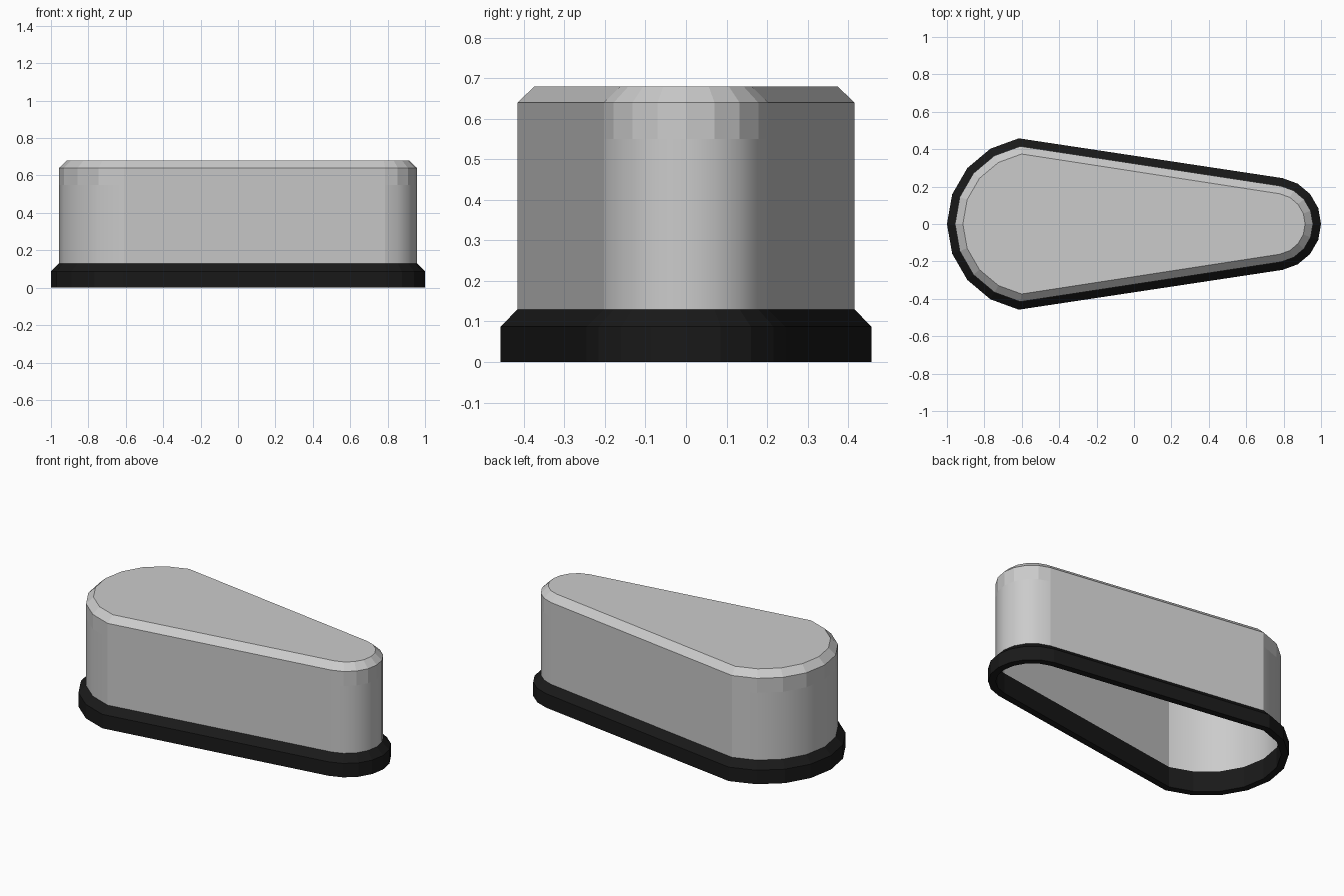
import bpy, bmesh
from math import radians, cos, sin

if "Cube" in bpy.data.objects:
    bpy.data.objects.remove(bpy.data.objects["Cube"])

N = 8  # segments on each rounded end


def outline(inset):
    """Teardrop outline: small arc on the right, large arc on the left."""
    pts = []
    for cx, r, start in ((0.751, 0.249, -80), (-0.535, 0.465, 100)):
        for i in range(N + 1):
            a = radians(start + 160 * i / N)
            pts.append((cx + (r - inset) * cos(a), (r - inset) * sin(a)))
    return pts


def loft(name, profile, closed=False, cap=False, smooth_bands=(), color=None):
    """Skin a list of (inset, z) rings; optionally close the section or cap the top."""
    bm = bmesh.new()
    rings = [[bm.verts.new((x, y, z)) for x, y in outline(inset)] for inset, z in profile]
    n = len(rings[0])
    for k in range(len(rings) if closed else len(rings) - 1):
        lo, hi = rings[k], rings[(k + 1) % len(rings)]
        for i in range(n):
            j = (i + 1) % n
            f = bm.faces.new((lo[i], lo[j], hi[j], hi[i]))
            f.smooth = k in smooth_bands and i not in (N, n - 1)
    if cap:
        bm.faces.new(rings[-1])
    # keep a hard edge wherever smooth faces meet flat ones
    for e in bm.edges:
        if any(not f.smooth for f in e.link_faces):
            e.smooth = False
    mesh = bpy.data.meshes.new(name)
    bm.to_mesh(mesh)
    bm.free()
    obj = bpy.data.objects.new(name, mesh)
    bpy.context.collection.objects.link(obj)
    if color:
        mat = bpy.data.materials.new(name + "_black")
        mat.diffuse_color = color
        mat.use_nodes = True
        mat.node_tree.nodes["Principled BSDF"].inputs["Base Color"].default_value = mat.diffuse_color
        mesh.materials.append(mat)
    return obj


# hollow shell, open below, with chamfered flat top
loft("shell", [(0.043, 0.13), (0.043, 0.55), (0.043, 0.64), (0.085, 0.68)],
     cap=True, smooth_bands=(0,))

# black skirt ring around the foot, chamfered on its outer top edge
loft("base_ring", [(0.043, 0.0), (0.0, 0.0), (0.0, 0.087), (0.043, 0.13)],
     closed=True, color=(0.01, 0.01, 0.01, 1))
